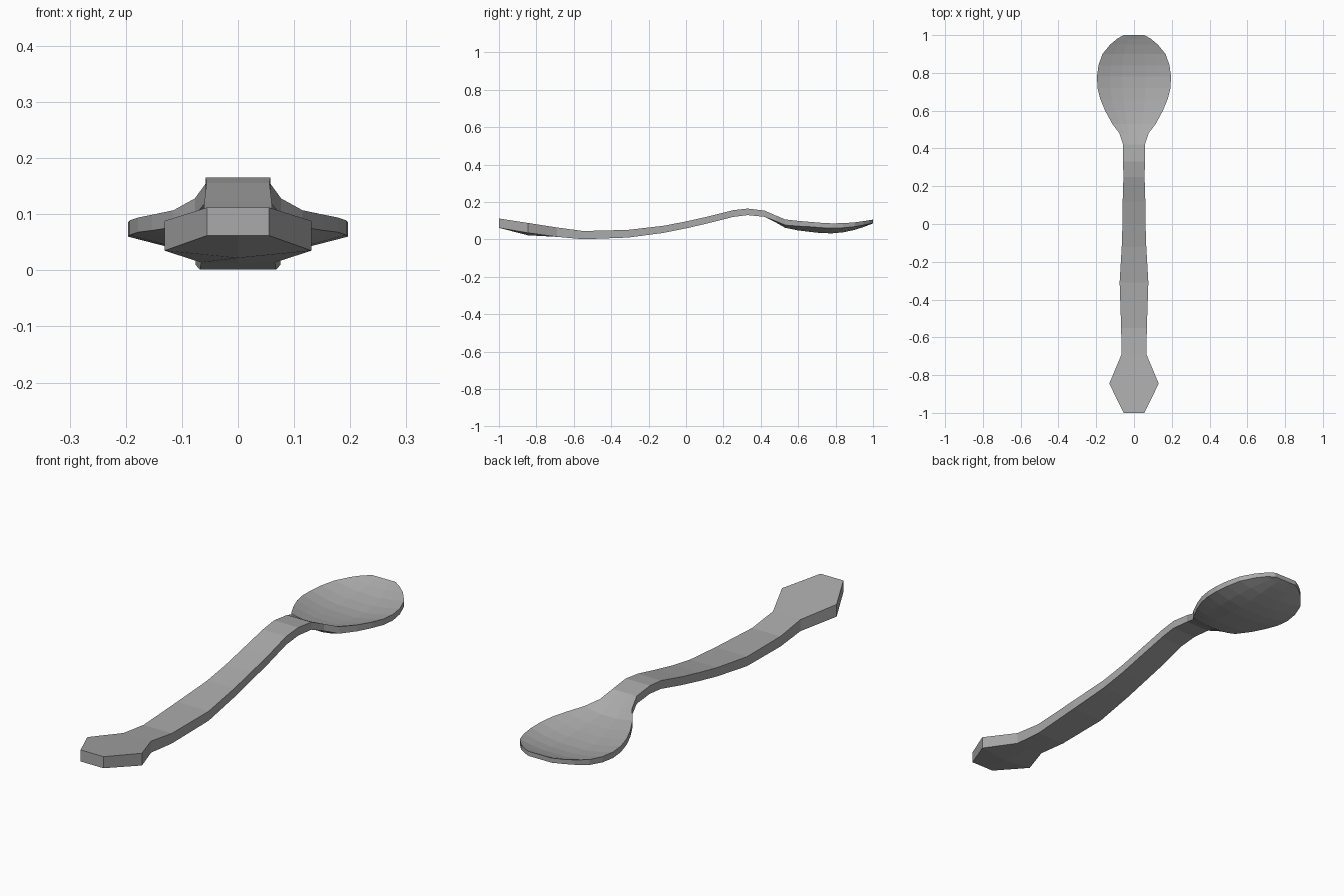
import bpy, bmesh, math

default_cube = bpy.data.objects.get("Cube")
if default_cube:
    bpy.data.objects.remove(default_cube, do_unlink=True)

# One flat metal colour
metal = bpy.data.materials.new("grey metal")
metal.use_nodes = True
grey = (0.4, 0.4, 0.4, 1.0)
metal.diffuse_color = grey
metal.node_tree.nodes["Principled BSDF"].inputs["Base Color"].default_value = grey

# Stations along the length: y, half width, top of rim, wall thickness
handle_profile = [
    (-1, .055, .112, .05), (-.845, .131, .088, .053), (-.69, .066, .064, .05),
    (-.55, .068, .045, .044), (-.31, .076, .051, .041), (-.12, .065, .073, .038),
    (0, .061, .096, .037), (.12, .06, .123, .036), (.25, .056, .156, .036),
    (.33, .058, .165, .035), (.42, .058, .154, .033),
]
bowl_profile = [
    (.48, .077, .128, .03), (.53, .115, .107, .03), (.6, .153, .099, .028),
    (.66, .178, .094, .026), (.72, .193, .089, .026), (.78, .196, .086, .026),
    (.84, .188, .087, .025), (.9, .167, .091, .023), (.95, .126, .098, .021),
    (.98, .09, .103, .02), (1, .055, .106, .02),
]


def bowl_depth(y):
    """Depth of the hollow below the rim at a position along the bowl."""
    t = min(max((y - .45) / .55, 0), 1)
    return .032 * math.sin(math.pi * t) ** .8


def loft(name, stations, columns, top_sag, bottom_sag):
    """Join one closed cross-section per station, then cap both ends."""
    bm = bmesh.new()
    rings = []
    for y, half, top, thick in stations:
        upper = [(u * half, y, top - top_sag(y, u)) for u in columns]
        lower = [(u * half, y, top - thick - bottom_sag(y, u)) for u in reversed(columns)]
        rings.append([bm.verts.new(p) for p in upper + lower])
    for a, b in zip(rings, rings[1:]):
        for i in range(len(a)):
            j = (i + 1) % len(a)
            bm.faces.new((a[i], a[j], b[j], b[i]))
    # Caps are strips, so that curved sections stay clean
    n = len(columns)
    for ring in (rings[0], rings[-1]):
        for i in range(n - 1):
            bm.faces.new((ring[i], ring[i + 1], ring[-2 - i], ring[-1 - i]))
    bmesh.ops.recalc_face_normals(bm, faces=bm.faces)
    mesh = bpy.data.meshes.new(name)
    bm.to_mesh(mesh)
    bm.free()
    mesh.materials.append(metal)
    obj = bpy.data.objects.new(name, mesh)
    bpy.context.collection.objects.link(obj)
    return obj


def bowl_sag(y, u):
    return bowl_depth(y) * (1 - u * u)


def grip_sag(y, u):
    # The wide end of the handle has a slightly keeled underside
    return .013 * (1 - abs(u)) if -.9 < y < -.8 else 0


# Handle with its flared six-sided end
loft("handle", handle_profile, (-1, 0, 1), lambda y, u: 0, grip_sag)

# Hollow bowl, starting at the neck where the handle stops
neck = handle_profile[-1:]
loft("bowl", neck + bowl_profile, (-1, -.65, -.32, .32, .65, 1), bowl_sag, bowl_sag)
